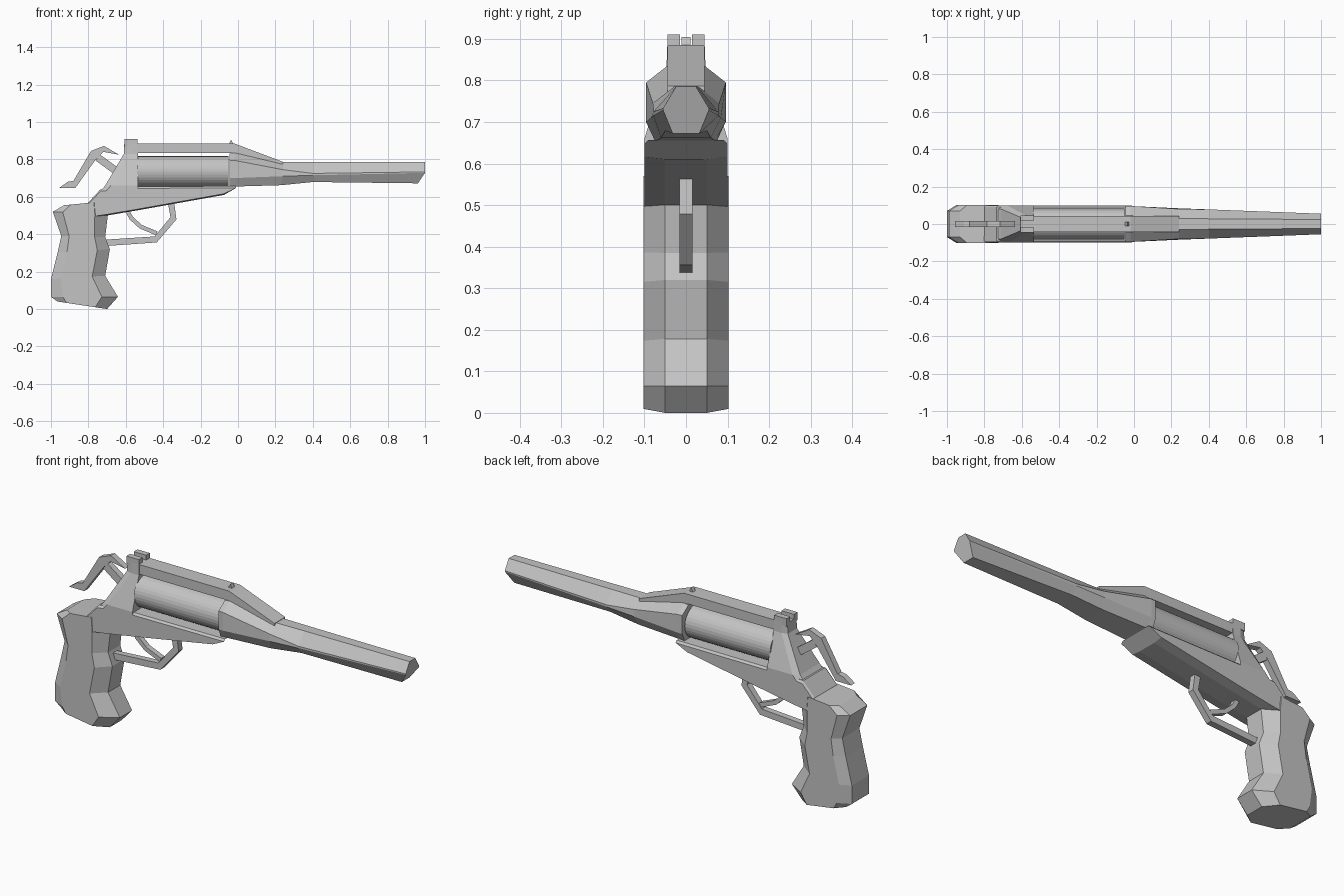
import bpy, bmesh, math
from mathutils import Vector

if "Cube" in bpy.data.objects:
    bpy.data.objects.remove(bpy.data.objects["Cube"])

metal = bpy.data.materials.new("plain grey")
metal.use_nodes = True
grey = (0.55, 0.55, 0.55, 1)
metal.diffuse_color = grey
metal.node_tree.nodes["Principled BSDF"].inputs["Base Color"].default_value = grey


def finish(name, bm):
    bmesh.ops.recalc_face_normals(bm, faces=bm.faces)
    mesh = bpy.data.meshes.new(name)
    bm.to_mesh(mesh)
    bm.free()
    mesh.materials.append(metal)
    obj = bpy.data.objects.new(name, mesh)
    bpy.context.collection.objects.link(obj)
    return obj


def loft(name, rings):
    """Skin closed rings of equal length and cap both ends."""
    bm = bmesh.new()
    rows = [[bm.verts.new(p) for p in ring] for ring in rings]
    n = len(rows[0])
    for a, b in zip(rows, rows[1:]):
        for i in range(n):
            j = (i + 1) % n
            bm.faces.new((a[i], a[j], b[j], b[i]))
    bm.faces.new(rows[0])
    bm.faces.new(rows[-1])
    return finish(name, bm)


def mirrored(half):
    """Close a half ring by mirroring it across y = 0."""
    return half + [(x, -y, z) for x, y, z in reversed(half)]


def plate(name, outline, half, y=0):
    """Extrude a side outline across the width."""
    return loft(name, [[(x, y + s * half, z) for x, z in outline] for s in (-1, 1)])


def strip(name, path, thick, half):
    """Flat bar of constant thickness following a side path."""
    pts = [Vector(p) for p in path]
    rings = []
    for i, p in enumerate(pts):
        d = (pts[min(i + 1, len(pts) - 1)] - pts[max(i - 1, 0)]).normalized()
        n = Vector((-d.y, d.x)) * thick / 2
        a, b = p + n, p - n
        rings.append(mirrored([(a.x, half, a.y), (b.x, half, b.y)]))
    return loft(name, rings)


# Grip: chamfered rings between a back point and a front point
grip = [(-0.93, 0.555, -0.72, 0.575), (-0.99, 0.52, -0.695, 0.51),
        (-0.945, 0.39, -0.71, 0.385), (-0.965, 0.30, -0.685, 0.32),
        (-1.0, 0.16, -0.71, 0.178), (-1.0, 0.065, -0.642, 0.065),
        (-0.965, 0.04, -0.70, 0.0)]
rings = []
for bx, bz, fx, fz in grip:
    half = [(bx + (fx - bx) * t, y, bz + (fz - bz) * t)
            for t, y in ((0, 0.07), (0.18, 0.102), (0.76, 0.102), (1, 0.05))]
    rings.append(mirrored(half))
loft("grip", rings)

# Lower frame under the cylinder, with a bevelled belly
rings = []
for x0, x1, low, high in ((-0.84, -0.80, 0.48, 0.57), (-0.70, -0.735, 0.50, 0.64),
                          (-0.535, -0.535, 0.528, 0.655), (-0.075, -0.01, 0.61, 0.657)):
    rings.append(mirrored([(x1, 0.09, high), (x1, 0.1, high - 0.01),
                           (x0, 0.1, low + 0.006), (x0, 0.05, low)]))
loft("lower_frame", rings)

# Recoil shield tapering up to the top strap
rings = []
for z, back, w in ((0.54, -0.80, 0.1), (0.57, -0.80, 0.09), (0.625, -0.74, 0.1),
                   (0.66, -0.71, 0.1), (0.83, -0.61, 0.047), (0.885, -0.608, 0.045)):
    rings.append(mirrored([(back, w * 0.8, z), (back + 0.03, w, z), (-0.535, w, z)]))
loft("recoil_shield", rings)

# Top strap and its slope down to the barrel
plate("top_strap", [(-0.56, 0.835), (-0.56, 0.885), (-0.02, 0.885), (0.24, 0.787),
                    (0.24, 0.76), (-0.02, 0.78), (-0.03, 0.835)], 0.044)

# Sights
for side, y in (("left", 0.03), ("right", -0.03)):
    plate("rear_sight_" + side, [(-0.608, 0.87), (-0.608, 0.91), (-0.537, 0.91),
                                 (-0.537, 0.87)], 0.015, y)
plate("front_sight", [(-0.05, 0.88), (-0.036, 0.905), (-0.025, 0.88)], 0.011)

# Barrel shroud and faceted barrel
stations = [
    (-0.045, -0.045, [(0.045, 0.83), (0.095, 0.795), (0.095, 0.70), (0.075, 0.655)]),
    (-0.02, -0.01, [(0.045, 0.835), (0.096, 0.795), (0.096, 0.70), (0.07, 0.655)]),
    (0.24, 0.23, [(0.03, 0.785), (0.08, 0.745), (0.084, 0.71), (0.06, 0.662)]),
    (0.40, 0.40, [(0.028, 0.785), (0.078, 0.725), (0.078, 0.715), (0.05, 0.679)]),
    (1.0, 0.962, [(0.024, 0.785), (0.055, 0.733), (0.055, 0.728), (0.032, 0.672)])]
rings = []
for x_top, x_low, half in stations:
    rings.append(mirrored([(x_low if i == 3 else x_top, y, z)
                           for i, (y, z) in enumerate(half)]))
loft("barrel", rings)

# Cylinder
n = 32
loft("cylinder", [[(x, 0.082 * math.cos(math.tau * i / n),
                    0.735 + 0.082 * math.sin(math.tau * i / n)) for i in range(n)]
                  for x in (-0.54, -0.05)])

# Hammer and its link into the frame
plate("hammer", [(-0.957, 0.647), (-0.87, 0.647), (-0.76, 0.80), (-0.72, 0.84),
                 (-0.636, 0.825), (-0.717, 0.872), (-0.786, 0.845), (-0.88, 0.685),
                 (-0.91, 0.68)], 0.016)
strip("hammer_link", [(-0.75, 0.81), (-0.64, 0.73)], 0.04, 0.016)

# Trigger and guard
strip("trigger", [(-0.60, 0.54), (-0.57, 0.485), (-0.52, 0.44), (-0.435, 0.405)], 0.022, 0.014)
strip("trigger_guard", [(-0.72, 0.353), (-0.44, 0.372), (-0.345, 0.485), (-0.36, 0.58)],
      0.034, 0.016)
